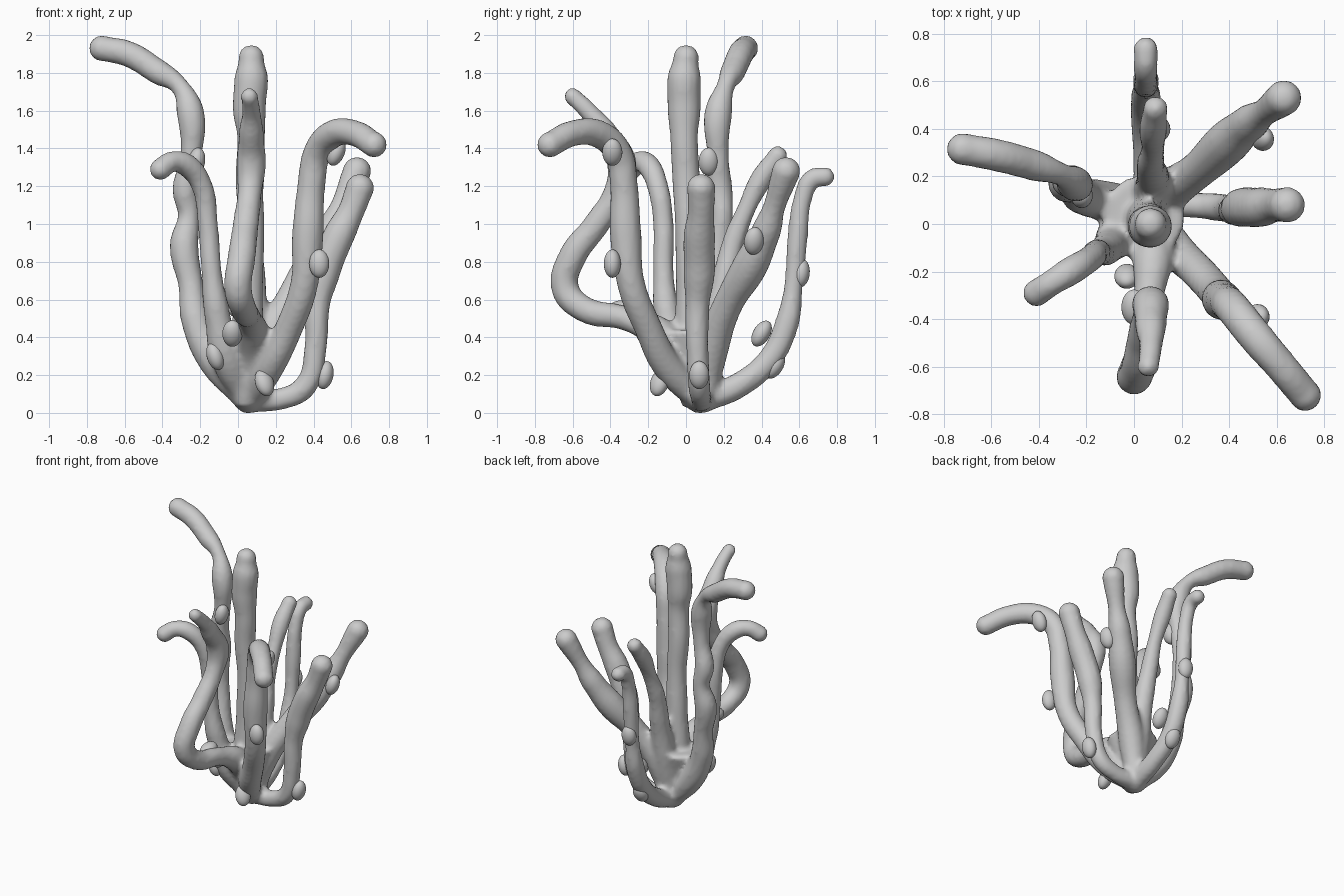
import bpy, bmesh
from mathutils import Vector, Matrix

parts = []


def activate(ob):
    bpy.ops.object.select_all(action='DESELECT')
    ob.select_set(True)
    bpy.context.view_layer.objects.active = ob


def branch(name, pts):
    """Lumpy tube through (x, y, z, radius) points, with round ends."""
    cu = bpy.data.curves.new(name, 'CURVE')
    cu.dimensions = '3D'
    cu.bevel_depth = 1.0
    cu.bevel_resolution = 4
    cu.resolution_u = 8
    cu.use_fill_caps = True
    sp = cu.splines.new('BEZIER')
    sp.radius_interpolation = 'EASE'
    sp.bezier_points.add(len(pts) - 1)
    for bp, p in zip(sp.bezier_points, pts):
        bp.co = p[:3]
        bp.radius = p[3]
        bp.handle_left_type = bp.handle_right_type = 'AUTO'
    ob = bpy.data.objects.new(name, cu)
    bpy.context.collection.objects.link(ob)
    activate(ob)
    bpy.ops.object.convert(target='MESH')
    ob = bpy.context.object
    bm = bmesh.new()
    bm.from_mesh(ob.data)
    for p in (pts[0], pts[-1]):
        bmesh.ops.create_icosphere(bm, subdivisions=3, radius=p[3] * 1.02,
                                   matrix=Matrix.Translation(p[:3]))
    bm.to_mesh(ob.data)
    bm.free()
    parts.append(ob)


# Tall centre finger
branch("centre_finger", [(.06, .07, .08, .07), (.05, .03, .35, .09), (.06, .02, .7, .075),
       (.07, .01, 1.0, .07), (.06, 0, 1.25, .075), (.07, -.01, 1.45, .075),
       (.06, -.01, 1.62, .09), (.07, -.01, 1.76, .092), (.07, 0, 1.88, .068)])
# Tallest, bending left
branch("left_tall_finger", [(.05, .08, .08, .07), (-.13, .1, .28, .085), (-.22, .12, .48, .08),
       (-.25, .15, .68, .068), (-.285, .17, .88, .078), (-.26, .19, 1.05, .06),
       (-.28, .18, 1.18, .068), (-.25, .17, 1.35, .058), (-.25, .17, 1.58, .075),
       (-.31, .21, 1.73, .05), (-.43, .25, 1.81, .068), (-.58, .29, 1.9, .07),
       (-.72, .315, 1.93, .068)])
# Front right, with drooping tip
branch("front_right_finger", [(.06, .07, .08, .07), (.17, -.1, .25, .08), (.27, -.2, .45, .075),
       (.35, -.29, .68, .075), (.37, -.32, .95, .085), (.39, -.33, 1.22, .075),
       (.42, -.36, 1.38, .075), (.5, -.46, 1.475, .075), (.62, -.6, 1.48, .07),
       (.72, -.72, 1.42, .068)])
# Front left
branch("front_left_finger", [(.04, .07, .09, .07), (-.06, -.04, .3, .09), (-.11, -.1, .52, .07),
       (-.14, -.12, .75, .055), (-.16, -.12, 1.0, .055), (-.19, -.15, 1.2, .057),
       (-.27, -.2, 1.31, .062), (-.35, -.25, 1.33, .056), (-.41, -.29, 1.29, .058)])
# Back right
branch("back_right_finger", [(.07, .1, .09, .07), (.14, .14, .35, .09), (.26, .22, .57, .08),
       (.39, .34, .78, .095), (.48, .42, .95, .08), (.55, .47, 1.1, .06),
       (.63, .53, 1.28, .075)])
# Right, low elbow
branch("right_finger", [(.06, .08, .08, .065), (.24, .08, .085, .055), (.36, .07, .15, .06),
       (.41, .06, .34, .06), (.42, .06, .55, .065), (.46, .07, .75, .085),
       (.53, .07, .93, .085), (.6, .08, 1.07, .072), (.645, .08, 1.19, .075)])
# Outer back
branch("outer_back_finger", [(.06, .1, .08, .065), (.06, .28, .15, .065), (.05, .44, .28, .065),
       (.05, .53, .46, .065), (.05, .57, .68, .05), (.05, .59, .92, .055),
       (.05, .62, 1.14, .05), (.05, .67, 1.24, .052), (.05, .735, 1.25, .052)])
# Inner back
branch("inner_back_finger", [(.06, .1, .1, .07), (.08, .14, .4, .085), (.08, .2, .68, .07),
       (.07, .25, .9, .06), (.08, .32, 1.08, .05), (.08, .4, 1.24, .06),
       (.09, .485, 1.36, .053)])
# Front, swinging out in a big bow
branch("front_finger", [(.05, .07, .1, .07), (.08, -.12, .4, .09), (.06, -.32, .5, .065),
       (.03, -.54, .55, .07), (.0, -.64, .66, .075), (.02, -.6, .83, .075),
       (.04, -.48, .99, .07), (.06, -.38, 1.15, .065), (.07, -.34, 1.32, .08),
       (.07, -.42, 1.47, .068), (.07, -.52, 1.6, .05), (.06, -.6, 1.675, .046)])

# Fused cup where the fingers meet
bm = bmesh.new()
bmesh.ops.create_cone(bm, cap_ends=True, segments=32, radius1=.05, radius2=.18, depth=.4,
                      matrix=Matrix.Translation((.04, .03, .24)))
me = bpy.data.meshes.new("base_cup")
bm.to_mesh(me)
bm.free()
cup = bpy.data.objects.new("base_cup", me)
bpy.context.collection.objects.link(cup)
parts.append(cup)

# Merge everything into one skin
activate(parts[0])
for p in parts:
    p.select_set(True)
bpy.ops.object.join()
body = bpy.context.object
body.name = "branching_body"
rm = body.modifiers.new("fuse", 'REMESH')
rm.mode = 'VOXEL'
rm.voxel_size = .017
sm = body.modifiers.new("soften", 'SMOOTH')
sm.factor = .5
sm.iterations = 5
bpy.ops.object.modifier_apply(modifier="fuse")
bpy.ops.object.modifier_apply(modifier="soften")
low = min(v.co.z for v in body.data.vertices)
for v in body.data.vertices:            # settle the foot on the ground
    if v.co.z < .2:
        v.co.z -= low * (.2 - v.co.z) / (.2 - low)
bpy.ops.object.shade_smooth()

# Small egg-shaped buds: position and growth direction
buds = [((.14, -.14, .16), (-.3, .3, 1)), ((.46, .07, .2), (.2, 0, 1)),
        ((.43, -.39, .79), (0, 0, 1)), ((.07, -.42, 1.46), (0, -.3, 1)),
        ((.52, -.39, 1.38), (.4, 0, 1)), ((-.22, .12, 1.33), (.2, 0, 1)),
        ((-.12, -.1, .3), (-.3, 0, 1)), ((.54, .36, .91), (.3, .1, 1)),
        ((.1, .4, .42), (0, .6, 1)), ((.05, .47, .25), (0, .6, 1)),
        ((.05, .61, .74), (0, .1, 1)), ((0, -.35, .55), (0, -1, -.2)),
        ((-.03, -.22, .42), (0, -.5, 1))]
for i, (pos, axis) in enumerate(buds):
    bpy.ops.mesh.primitive_uv_sphere_add(segments=24, ring_count=16, radius=1, location=pos)
    ob = bpy.context.object
    ob.name = f"bud_{i + 1}"
    ob.scale = (.053, .045, .075)
    ob.rotation_euler = Vector(axis).to_track_quat('Z', 'Y').to_euler()
    bpy.ops.object.shade_smooth()
